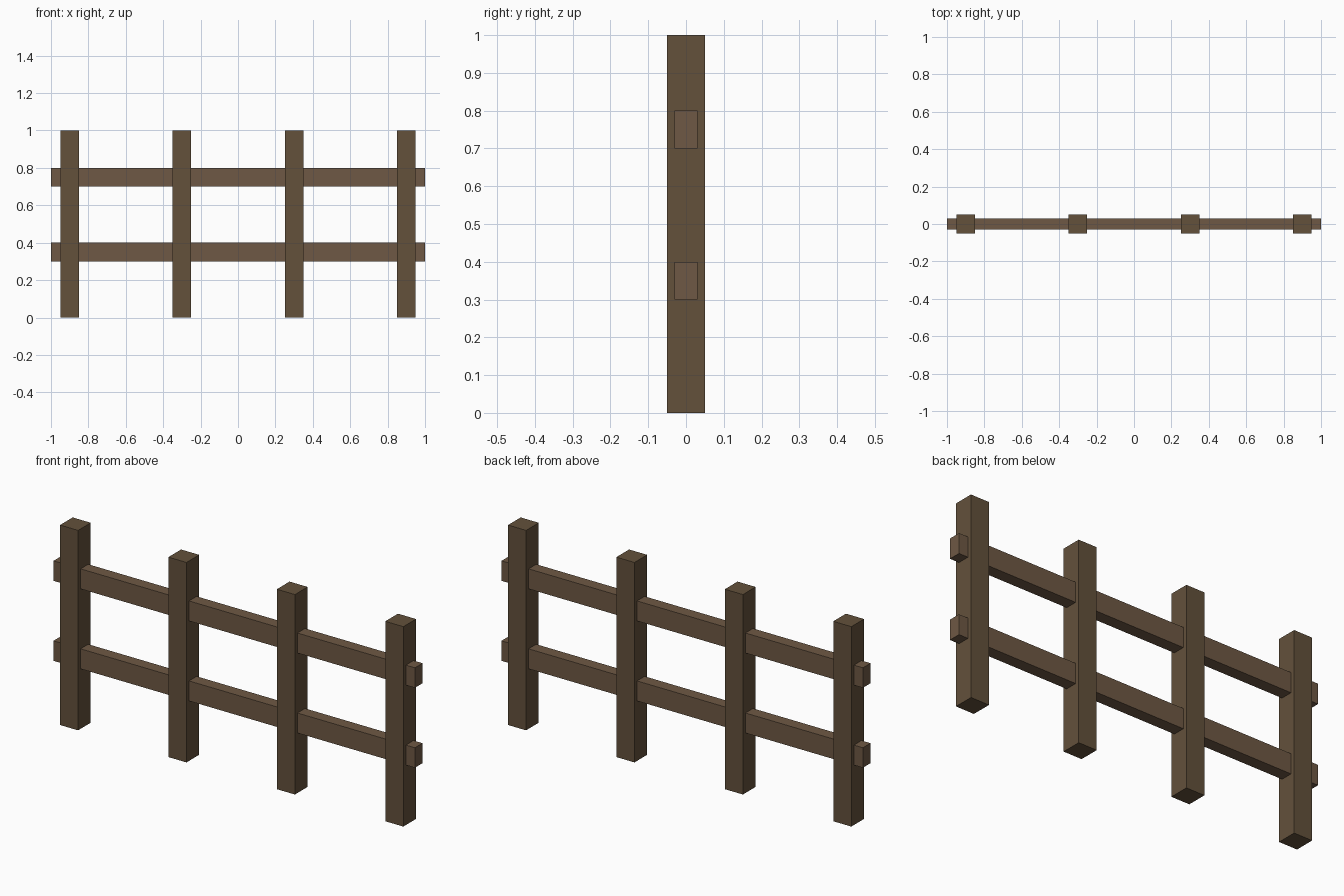
import bpy

if "Cube" in bpy.data.objects:
    bpy.data.objects.remove(bpy.data.objects["Cube"])


def material(name, color):
    mat = bpy.data.materials.new(name)
    mat.diffuse_color = (*color, 1.0)
    mat.use_nodes = True
    mat.node_tree.nodes["Principled BSDF"].inputs["Base Color"].default_value = mat.diffuse_color
    return mat


def box(name, size, center, mat):
    bpy.ops.mesh.primitive_cube_add(size=1, location=center)
    obj = bpy.context.object
    obj.name = name
    obj.scale = size
    bpy.ops.object.transform_apply(location=False, rotation=False, scale=True)
    obj.data.materials.append(mat)
    return obj


post_wood = material("post_wood", (0.125, 0.082, 0.044))
rail_wood = material("rail_wood", (0.156, 0.099, 0.058))

# Four square upright posts, evenly spaced
for i in range(4):
    box(f"post_{i + 1}", (0.1, 0.1, 1.0), (-0.9 + 0.6 * i, 0, 0.5), post_wood)

# Two thinner rails running through the posts
for name, z in (("lower_rail", 0.35), ("upper_rail", 0.75)):
    box(name, (2.0, 0.06, 0.1), (0, 0, z), rail_wood)
